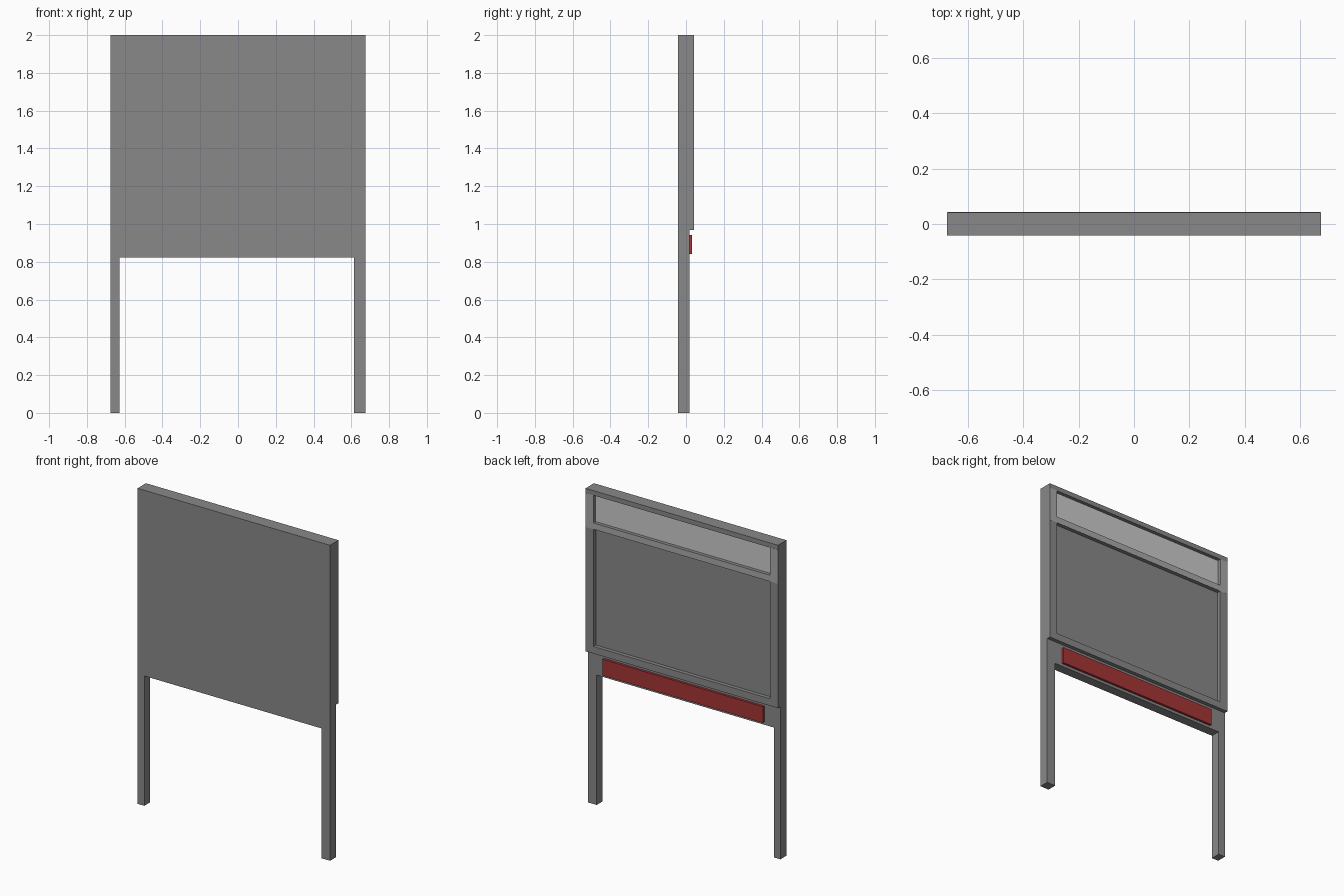
import bpy, bmesh

if "Cube" in bpy.data.objects:
    bpy.data.objects.remove(bpy.data.objects["Cube"])

W = 0.675                        # half width
F, M, B = -0.042, 0.018, 0.042   # front, slab back, rim back
IN = 0.62                        # half width of the framed openings


def material(name, color):
    m = bpy.data.materials.new(name)
    m.diffuse_color = (*color, 1)
    m.use_nodes = True
    m.node_tree.nodes["Principled BSDF"].inputs["Base Color"].default_value = m.diffuse_color
    return m


def prism(name, outline, y0, y1, mat):
    """Extrude an x-z outline from y0 to y1."""
    bm = bmesh.new()
    face = bm.faces.new([bm.verts.new((x, y0, z)) for x, z in outline])
    ext = bmesh.ops.extrude_face_region(bm, geom=[face])
    verts = [v for v in ext["geom"] if isinstance(v, bmesh.types.BMVert)]
    bmesh.ops.translate(bm, verts=verts, vec=(0, y1 - y0, 0))
    bm.faces.ensure_lookup_table()
    if face.is_valid and len([f for f in bm.faces if len(f.verts) == len(outline)]) == 1:
        bm.faces.new([v for v in face.verts])
    bmesh.ops.recalc_face_normals(bm, faces=bm.faces)
    me = bpy.data.meshes.new(name)
    bm.to_mesh(me)
    bm.free()
    me.materials.append(mat)
    ob = bpy.data.objects.new(name, me)
    bpy.context.collection.objects.link(ob)
    return ob


def box(name, x, y, z, mat):
    return prism(name, [(x[0], z[0]), (x[1], z[0]), (x[1], z[1]), (x[0], z[1])], y[0], y[1], mat)


dark = material("dark_grey", (0.25, 0.25, 0.25))
mid = material("glazed_frame_grey", (0.40, 0.40, 0.40))
light = material("header_grey", (0.56, 0.56, 0.56))
red = material("red", (0.38, 0.035, 0.035))

# Board and both legs in one arch-shaped outline
prism("board_and_legs", [
    (-W, 0), (-0.628, 0), (-0.628, 0.823), (0.614, 0.823),
    (0.614, 0), (W, 0), (W, 2), (-W, 2)], F, M, dark)

# Raised rim around the display panel
for side, s in (("left", -1), ("right", 1)):
    x = sorted((s * IN, s * W))
    box("rim_" + side, x, (M, B), (0.967, 1.755), dark)
    box("header_side_" + side, x, (M, B), (1.755, 1.97), dark)
    # Pale back face of the header sides
    box("header_facing_" + side, sorted((s * IN, s * (W - 0.001))), (B - 0.001, B + 0.0005), (1.755, 1.97), mid)
box("rim_bottom", (-IN, IN), (M, B), (0.967, 1.012), dark)

# Header: shelf, top rail and light panel
box("header_shelf", (-IN, IN), (M, B), (1.755, 1.795), dark)
box("header_shelf_facing", (-IN, IN), (B - 0.001, B + 0.0005), (1.756, 1.795), mid)
box("header_top", (-W, W), (M, B), (1.97, 2), dark)
box("header_panel", (-IN, IN), (M, M + 0.002), (1.795, 1.97), light)

# Red strip under the panel
box("red_strip", (-0.562, 0.562), (M, 0.033), (0.84, 0.943), red)
